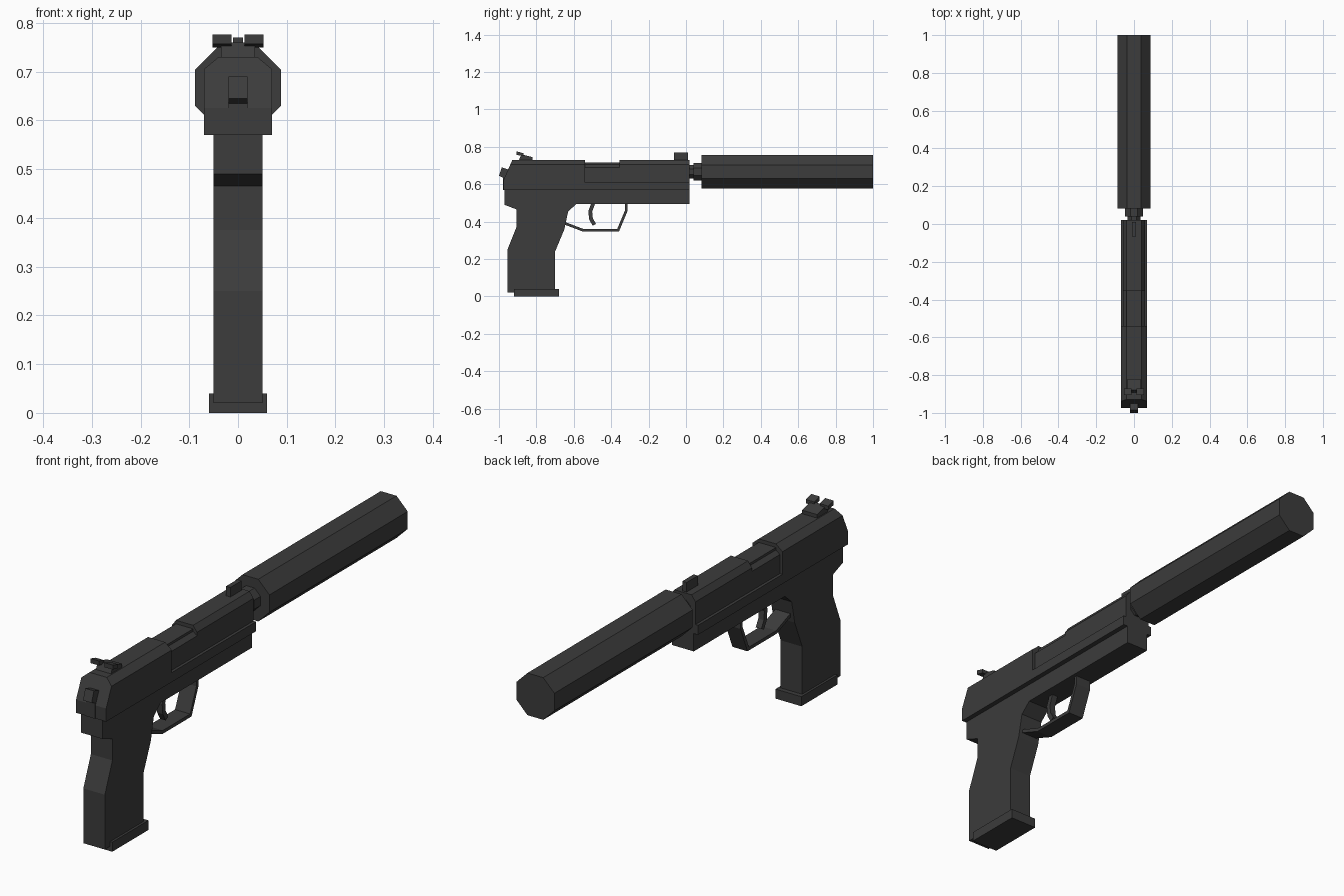
import bpy, bmesh, math
from mathutils import Vector

cube = bpy.data.objects.get("Cube")
if cube:
    bpy.data.objects.remove(cube, do_unlink=True)

steel = bpy.data.materials.new("dark_gunmetal")
steel.use_nodes = True
colour = (0.045, 0.045, 0.045, 1)
steel.diffuse_color = colour
steel.node_tree.nodes["Principled BSDF"].inputs["Base Color"].default_value = colour


def finish(name, bm):
    bmesh.ops.recalc_face_normals(bm, faces=bm.faces[:])
    mesh = bpy.data.meshes.new(name)
    bm.to_mesh(mesh)
    bm.free()
    mesh.materials.append(steel)
    obj = bpy.data.objects.new(name, mesh)
    bpy.context.collection.objects.link(obj)
    return obj


def prism(points, start, end, axis):
    """Extrude a closed outline of (x or y, z) points along the other axis."""
    bm = bmesh.new()
    place = (lambda p: (start, p[0], p[1])) if axis == "x" else (lambda p: (p[0], start, p[1]))
    face = bm.faces.new([bm.verts.new(place(p)) for p in points])
    new = bmesh.ops.extrude_face_region(bm, geom=[face])["geom"]
    move = Vector((end - start, 0, 0)) if axis == "x" else Vector((0, end - start, 0))
    bmesh.ops.translate(bm, vec=move, verts=[v for v in new if isinstance(v, bmesh.types.BMVert)])
    return bm


def side_part(name, points, half):
    return finish(name, prism(points, -half, half, "x"))


def box(name, x0, x1, y0, y1, z0, z1):
    return finish(name, prism([(y0, z0), (y1, z0), (y1, z1), (y0, z1)], x0, x1, "x"))


def mirrored(right):
    """Close a half cross-section across x = 0."""
    return right + [(-x, z) for x, z in reversed(right)]


def strip(name, path, thick, half):
    """Bend a flat bar along a side-view path."""
    pts = [Vector(p) for p in path]
    left, right = [], []
    for i, p in enumerate(pts):
        dirs = [(b - a).normalized() for a, b in zip(pts[max(i - 1, 0):i + 1], pts[max(i, 1) if i == 0 else i:][:1])]
        before = (p - pts[i - 1]).normalized() if i else (pts[1] - p).normalized()
        after = (pts[i + 1] - p).normalized() if i < len(pts) - 1 else before
        t = (before + after).normalized()
        n = Vector((-t.y, t.x)) * thick / 2 / max(t.dot(before), 0.5)
        left.append(p + n)
        right.append(p - n)
    return side_part(name, left + right[::-1], half)


def octagon(name, apothem, y0, y1, z):
    r = apothem / math.cos(math.pi / 8)
    ring = [(r * math.cos(a), z + r * math.sin(a))
            for a in (math.pi / 8 + i * math.pi / 4 for i in range(8))]
    return finish(name, prism(ring, y0, y1, "y"))


# Frame and grip as one silhouette
side_part("frame_and_grip", [
    (-0.97, 0.575), (-0.97, 0.49), (-0.905, 0.465), (-0.905, 0.375), (-0.955, 0.25),
    (-0.955, 0.02), (-0.70, 0.02), (-0.70, 0.24), (-0.65, 0.36), (-0.63, 0.455),
    (-0.585, 0.495), (0.02, 0.495), (0.02, 0.575)], 0.05)
box("magazine_base", -0.06, 0.06, -0.92, -0.68, 0, 0.04)

# Slide: full-width rear with a sloped back, narrower front
bm = prism(mirrored([(0.07, 0.57), (0.07, 0.705), (0.04, 0.73)]), -0.975, -0.54, "y")
bmesh.ops.bisect_plane(bm, geom=bm.verts[:] + bm.edges[:] + bm.faces[:],
                       plane_co=(0, -0.975, 0.625), plane_no=(0, -0.09, 0.04), clear_outer=True)
bmesh.ops.holes_fill(bm, edges=[e for e in bm.edges if e.is_boundary])
finish("slide_rear", bm)
box("slide_rail", -0.07, 0.07, -0.54, 0.02, 0.57, 0.61)
box("ejection_port", -0.04, 0.04, -0.54, -0.355, 0.61, 0.715)
finish("slide_shoulders", prism(mirrored([(0.058, 0.61), (0.058, 0.69), (0.04, 0.705)]), -0.54, 0.02, "y"))
finish("slide_front_top", prism(mirrored([(0.058, 0.61), (0.058, 0.705), (0.04, 0.73)]), -0.355, 0.02, "y"))

# Sights
box("front_sight", -0.01, 0.01, -0.065, 0.01, 0.725, 0.77)
side_part("rear_sight_base", [(-0.895, 0.725), (-0.88, 0.76), (-0.82, 0.745), (-0.82, 0.725)], 0.035)
for side, x0, x1 in (("right", -0.052, -0.013), ("left", 0.013, 0.052)):
    side_part_points = [(-0.905, 0.757), (-0.905, 0.776), (-0.87, 0.766), (-0.87, 0.75)]
    finish("rear_sight_" + side, prism(side_part_points, x0, x1, "x"))

# Hammer
side_part("hammer", [(-0.978, 0.57), (-0.978, 0.635), (-1.0, 0.645), (-0.985, 0.69),
                     (-0.94, 0.675), (-0.94, 0.57)], 0.02)

# Trigger and guard
strip("trigger_guard", [(-0.65, 0.392), (-0.55, 0.354), (-0.363, 0.354),
                        (-0.319, 0.46), (-0.319, 0.50)], 0.014, 0.035)
strip("trigger", [(-0.495, 0.50), (-0.512, 0.455), (-0.508, 0.415), (-0.49, 0.383)], 0.02, 0.013)

# Barrel, collar and suppressor
octagon("barrel", 0.035, 0.0, 0.05, 0.667)
octagon("barrel_collar", 0.047, 0.04, 0.085, 0.667)
octagon("suppressor", 0.0885, 0.082, 1.0, 0.667)
